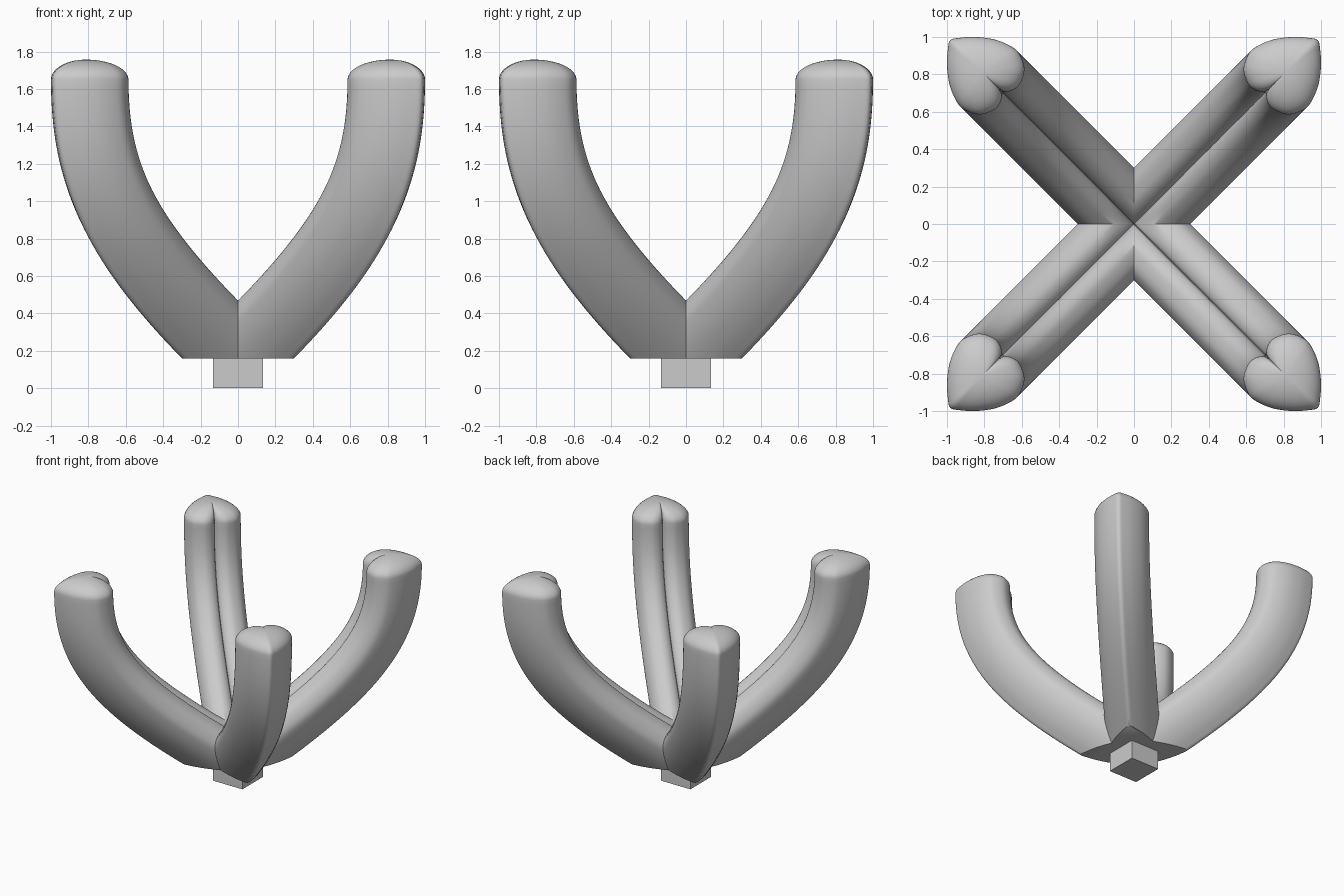
import bpy, bmesh, math
from mathutils import Vector, Matrix

if "Cube" in bpy.data.objects:
    bpy.data.objects.remove(bpy.data.objects["Cube"])

# Heart-shaped cross-section, half outline from notch to tip (outward, sideways)
HALF = [(-.165, 0), (-.192, .012), (-.216, .05), (-.218, .1), (-.18, .172),
        (-.1, .211), (-.03, .203), (.05, .167), (.128, .106), (.185, .042), (.21, 0)]


def smooth_half(pts, steps=4):
    # Catmull-Rom through the points: sharp at the notch, rounded at the tip
    p = [Vector(q) for q in pts]
    p = [p[0]] + p + [Vector((p[-2].x, -p[-2].y))]
    out = []
    for i in range(1, len(p) - 2):
        a, b, c, d = p[i - 1:i + 3]
        for s in range(steps):
            t = s / steps
            out.append(.5 * (2 * b + (c - a) * t + (2 * a - 5 * b + 4 * c - d) * t * t
                             + (3 * b - a - 3 * c + d) * t ** 3))
    out.append(p[-2])
    return out


half = smooth_half(HALF)
heart = half + [Vector((q.x, -q.y)) for q in half[-2:0:-1]]

# Arm path in the upright diagonal plane: (distance from axis, height)
slope = math.radians(36)
d0 = Vector((math.cos(slope), math.sin(slope)))
p0, p3 = Vector((.29, .327)), Vector((1.18, 1.65))
corner = p0 + d0 * ((p3.x - p0.x) / d0.x)
p1, p2 = p0.lerp(corner, .75), p3.lerp(corner, .75)
rings = [(p0 - d0 * .75, d0, 1)]
N = 40
for i in range(N + 1):
    t = i / N
    s = 1 - t
    pos = p0 * s**3 + p1 * (3 * s * s * t) + p2 * (3 * s * t * t) + p3 * t**3
    tan = (p1 - p0) * (s * s) + (p2 - p1) * (2 * s * t) + (p3 - p2) * (t * t)
    rings.append((pos, tan.normalized(), 1))
# Domed end
for i in range(1, 12):
    a = math.radians(7.8 * i)
    rings.append((p3 + Vector((0, .107 * math.sin(a))), Vector((0, 1)), math.cos(a)))

bm = bmesh.new()
W0 = -.03
diag, side = Vector((1, 1, 0)).normalized(), Vector((-1, 1, 0)).normalized()
loops = []
for pos, tan, k in rings:
    loop = []
    for q in heart:
        w, v = W0 + (q.x - W0) * k, q.y * k
        u, z = pos.x + w * tan.y, pos.y - w * tan.x
        loop.append(bm.verts.new(diag * u + side * v + Vector((0, 0, z))))
    loops.append(loop)
n = len(heart)
for a, b in zip(loops, loops[1:]):
    for i in range(n):
        j = (i + 1) % n
        bm.faces.new((a[i], a[j], b[j], b[i]))
top = bm.verts.new(diag * (p3.x + W0) + Vector((0, 0, p3.y + .107)))
for i in range(n):
    bm.faces.new((loops[-1][i], loops[-1][(i + 1) % n], top))

# Trim the arm to its quarter and cut the underside flat
for co, no in (((0, 0, 0), (-1, 0, 0)), ((0, 0, 0), (0, -1, 0)), ((0, 0, .158), (0, 0, -1))):
    bmesh.ops.bisect_plane(bm, geom=bm.verts[:] + bm.edges[:] + bm.faces[:], dist=1e-6,
                           plane_co=co, plane_no=no, clear_outer=True)

# Four arms around the axis, welded at the seams
quarter = bm.verts[:] + bm.edges[:] + bm.faces[:]
for k in (1, 2, 3):
    dup = bmesh.ops.duplicate(bm, geom=quarter)["geom"]
    bmesh.ops.rotate(bm, cent=(0, 0, 0), matrix=Matrix.Rotation(k * math.pi / 2, 3, 'Z'),
                     verts=[g for g in dup if isinstance(g, bmesh.types.BMVert)])
bmesh.ops.remove_doubles(bm, verts=bm.verts[:], dist=2e-4)
bmesh.ops.holes_fill(bm, edges=[e for e in bm.edges if e.is_boundary], sides=0)
bmesh.ops.recalc_face_normals(bm, faces=bm.faces[:])
mesh = bpy.data.meshes.new("arms")
bm.to_mesh(mesh)
bm.free()
arms = bpy.data.objects.new("arms", mesh)
bpy.context.collection.objects.link(arms)
bpy.context.view_layer.objects.active = arms
arms.select_set(True)
bpy.ops.object.shade_smooth_by_angle(angle=math.radians(40))

# Square base block
bpy.ops.mesh.primitive_cube_add(size=1, location=(0, 0, .09))
base = bpy.context.object
base.name = "base_block"
base.scale = (.265, .265, .18)
